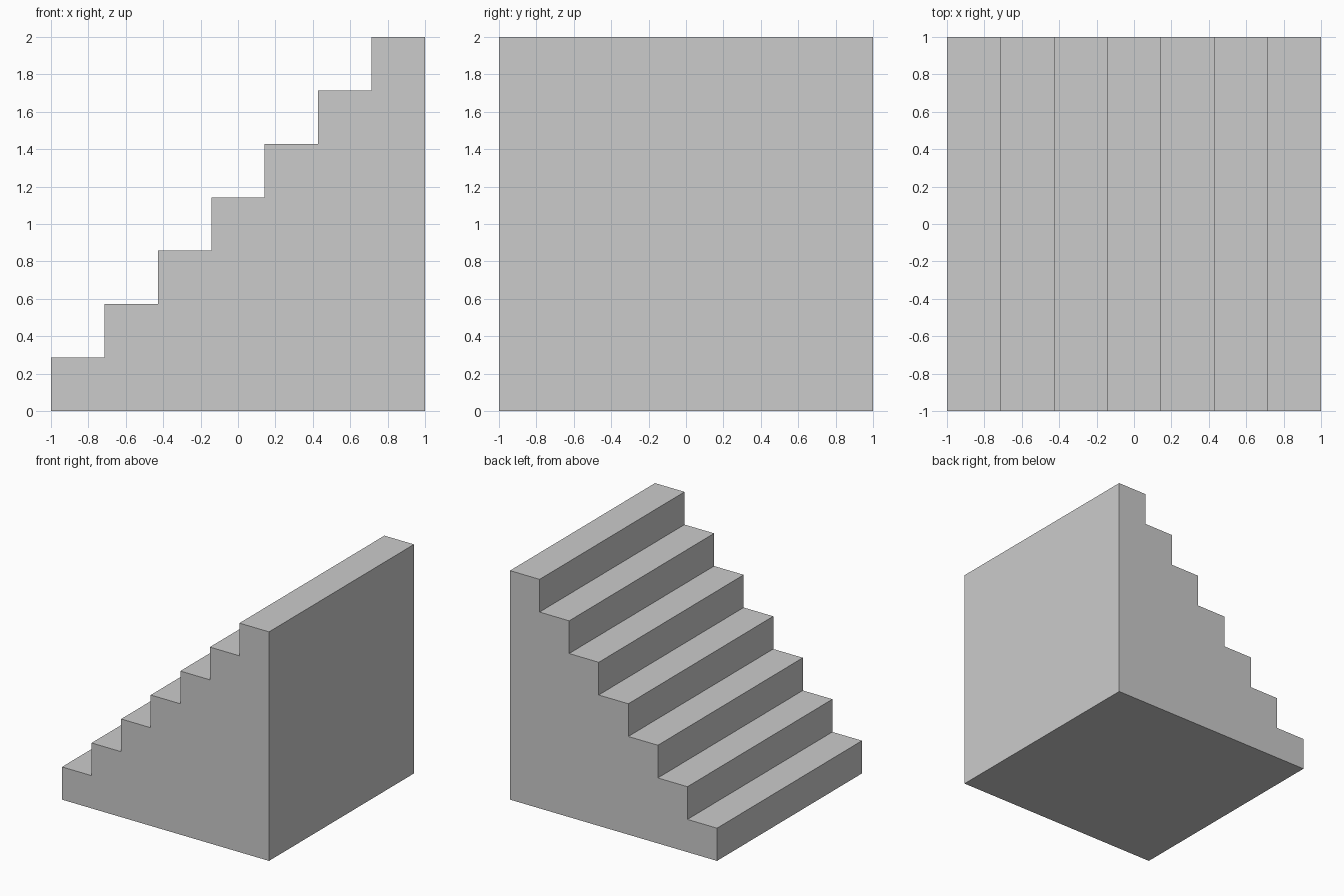
import bpy
import bmesh

if "Cube" in bpy.data.objects:
    bpy.data.objects.remove(bpy.data.objects["Cube"])

STEPS = 7
SIZE = 2.0
HALF = SIZE / 2
STEP = SIZE / STEPS

# Stepped side profile in the xz plane, rising towards +x
profile = [(HALF, 0.0), (-HALF, 0.0)]
for i in range(STEPS):
    z = (i + 1) * STEP
    profile += [(-HALF + i * STEP, z), (-HALF + (i + 1) * STEP, z)]
# Each riser foot is the previous tread's end, so the outline is already closed

# Solid staircase: extrude the profile across the full width
bm = bmesh.new()
side = bm.faces.new([bm.verts.new((x, -HALF, z)) for x, z in profile])
extruded = bmesh.ops.extrude_face_region(bm, geom=[side])
back = [v for v in extruded["geom"] if isinstance(v, bmesh.types.BMVert)]
bmesh.ops.translate(bm, verts=back, vec=(0, SIZE, 0))
bmesh.ops.recalc_face_normals(bm, faces=bm.faces)

mesh = bpy.data.meshes.new("staircase")
bm.to_mesh(mesh)
bm.free()
staircase = bpy.data.objects.new("staircase", mesh)
bpy.context.collection.objects.link(staircase)
